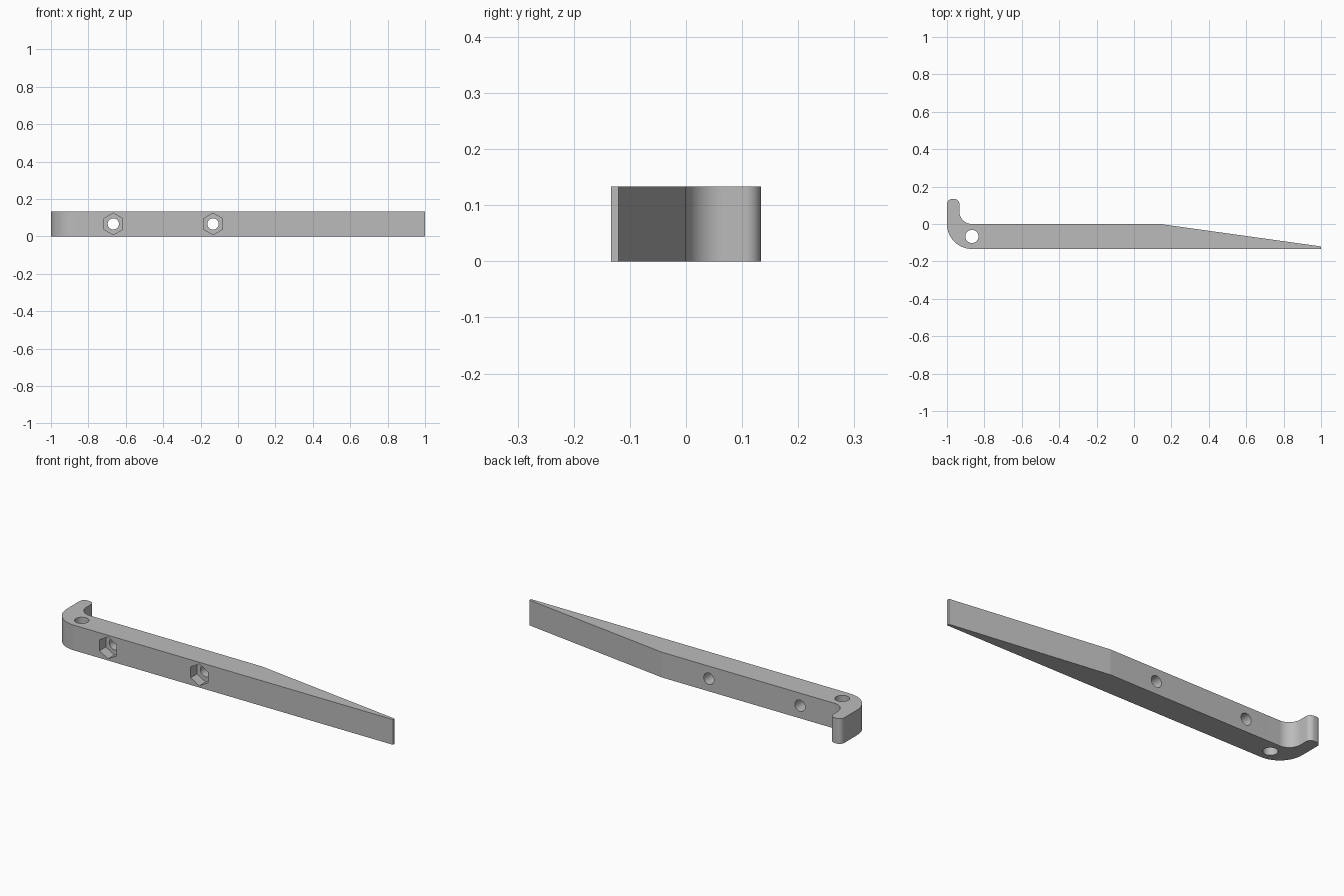
import bpy
import bmesh
from math import cos, sin, pi, radians
from mathutils import Matrix, Vector

cube = bpy.data.objects.get("Cube")
if cube:
    bpy.data.objects.remove(cube, do_unlink=True)

T = 2 / 15          # bar thickness and height
H = T / 2
TIP = 0.027         # rounding of the hook's end

grey = bpy.data.materials.new("plain grey")
grey.use_nodes = True
colour = (0.5, 0.5, 0.5, 1)
grey.diffuse_color = colour
grey.node_tree.nodes["Principled BSDF"].inputs["Base Color"].default_value = colour


def arc(cx, cy, r, start, end, steps=24):
    angles = [radians(start + (end - start) * i / steps) for i in range(steps + 1)]
    return [(cx + r * cos(a), cy + r * sin(a)) for a in angles]


def make_object(name, bm):
    bmesh.ops.recalc_face_normals(bm, faces=bm.faces)
    mesh = bpy.data.meshes.new(name)
    bm.to_mesh(mesh)
    bm.free()
    mesh.materials.append(grey)
    obj = bpy.data.objects.new(name, mesh)
    bpy.context.collection.objects.link(obj)
    return obj


def cutter(name, centre, radius, depth, sides, turn):
    bm = bmesh.new()
    bmesh.ops.create_cone(bm, cap_ends=True, segments=sides, radius1=radius,
                          radius2=radius, depth=depth,
                          matrix=Matrix.Translation(Vector(centre)) @ turn)
    obj = make_object(name, bm)
    obj.hide_render = True
    return obj


# Hooked, tapering bar: outline seen from above, raised to full height
outline = [(1, -T), (1, -0.9 * T), (0.14, 0)]
outline += arc(-1 + T, H, H, 270, 180)                  # inner fillet
outline += arc(-1 + H - TIP, T - TIP, TIP, 0, 90)       # hook end
outline += arc(-1 + TIP, T - TIP, TIP, 90, 180)
outline += arc(-1 + T, 0, T, 180, 270)                  # outer bend
bm = bmesh.new()
face = bm.faces.new([bm.verts.new((x, y, 0)) for x, y in outline])
raised = bmesh.ops.extrude_face_region(bm, geom=[face])
bmesh.ops.translate(bm, vec=(0, 0, T),
                    verts=[v for v in raised["geom"] if isinstance(v, bmesh.types.BMVert)])
bar = make_object("hooked_bar", bm)

# Pivot hole, bolt holes and hexagonal nut pockets
upright = Matrix.Identity(4)
across = Matrix.Rotation(pi / 2, 4, "X")
cutters = [cutter("pivot_cutter", (-1 + T, -H, H), 0.035, 1, 96, upright)]
pocket = 0.053
for x in (-2 / 3, -T):
    cutters.append(cutter("bolt_cutter", (x, -H, H), 0.03, 0.6, 96, across))
    cutters.append(cutter("nut_cutter", (x, -T, H), 0.0577, 2 * pocket, 6, across))

bpy.ops.object.select_all(action="DESELECT")
bpy.context.view_layer.objects.active = bar
bar.select_set(True)
for tool in cutters:
    cut = bar.modifiers.new(tool.name, "BOOLEAN")
    cut.operation = "DIFFERENCE"
    cut.solver = "EXACT"
    cut.object = tool
    bpy.ops.object.modifier_apply(modifier=cut.name)
    bpy.data.objects.remove(tool, do_unlink=True)

bpy.ops.object.shade_smooth_by_angle(angle=radians(5))
